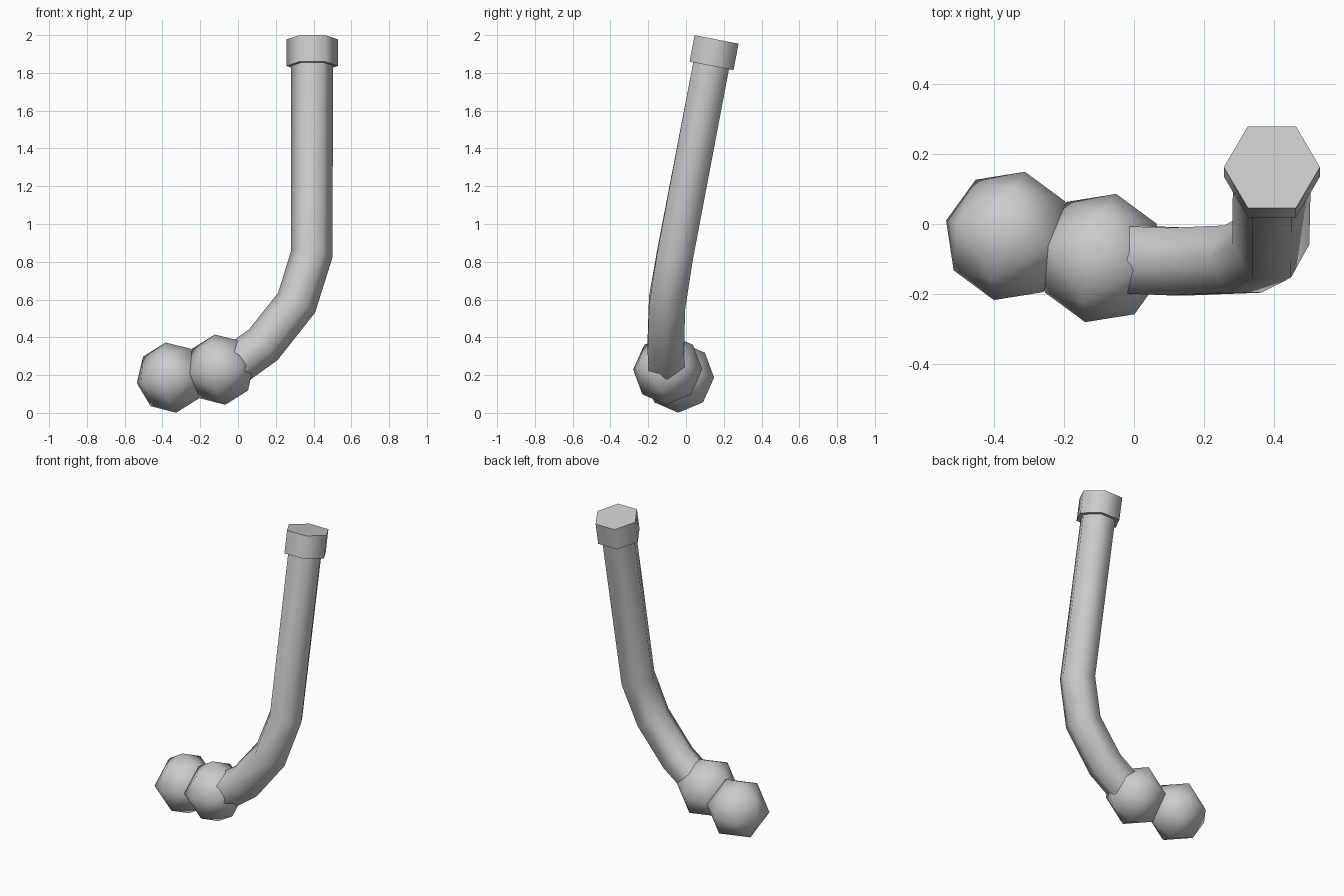
import bpy, bmesh, math
from itertools import product
from mathutils import Vector, Matrix

cube = bpy.data.objects.get("Cube")
if cube:
    bpy.data.objects.remove(cube, do_unlink=True)

grey = bpy.data.materials.new("plain grey")
grey.use_nodes = True
colour = (0.6, 0.6, 0.6, 1)
grey.diffuse_color = colour
grey.node_tree.nodes["Principled BSDF"].inputs["Base Color"].default_value = colour


def finish(name, bm):
    bmesh.ops.recalc_face_normals(bm, faces=bm.faces)
    mesh = bpy.data.meshes.new(name)
    bm.to_mesh(mesh)
    bm.free()
    mesh.materials.append(grey)
    obj = bpy.data.objects.new(name, mesh)
    bpy.context.collection.objects.link(obj)
    bpy.ops.object.select_all(action='DESELECT')
    obj.select_set(True)
    bpy.context.view_layer.objects.active = obj
    # Round sides stay smooth, end faces stay sharp
    bpy.ops.object.shade_smooth_by_angle(angle=math.radians(65))
    return obj


def ball(name, centre, radius, turn):
    """Octahedron subdivided once onto a sphere."""
    bm = bmesh.new()
    for p in product((-1, 0, 1), repeat=3):
        if sum(map(abs, p)) in (1, 2):
            bm.verts.new(Vector(centre) + turn @ Vector(p).normalized() * radius)
    bmesh.ops.convex_hull(bm, input=bm.verts)
    finish(name, bm)


def hex_tube(name, path, radius):
    """Six-sided tube along a path, with corners in the plane of the bend."""
    bm = bmesh.new()
    pts = [Vector(p) for p in path]
    rings = []
    for i, p in enumerate(pts):
        steps = [(b - a).normalized() for a, b in zip(pts, pts[1:])][max(i - 1, 0):i + 1]
        along = sum(steps, Vector()).normalized()
        u = Vector((0, 1, 0)).cross(along).normalized()
        v = along.cross(u)
        rings.append([bm.verts.new(p + radius * (u * math.cos(k * math.pi / 3)
                                                 + v * math.sin(k * math.pi / 3)))
                      for k in range(6)])
    for a, b in zip(rings, rings[1:]):
        for k in range(6):
            n = (k + 1) % 6
            bm.faces.new((a[k], a[n], b[n], b[k]))
    bm.faces.new(rings[0])
    bm.faces.new(rings[-1])
    finish(name, bm)


# Two balls, turned to face along the line joining them
end_centre = Vector((-0.355, -0.034, 0.187))
joint_centre = Vector((-0.095, -0.097, 0.229))
x_axis = (joint_centre - end_centre).normalized()
y_axis = Vector((0, 0, 1)).cross(x_axis).normalized()
turn = Matrix((x_axis, y_axis, x_axis.cross(y_axis))).transposed()
ball("end_ball", end_centre, 0.188, turn)
ball("joint_ball", joint_centre, 0.188, turn)

# Bent stem and its wider cap
hex_tube("stem", [(-0.05, -0.1, 0.23), (0.133, -0.107, 0.36), (0.31, -0.1, 0.583),
                  (0.39, -0.058, 0.838), (0.393, 0.145, 1.9)], 0.111)
hex_tube("cap", [(0.393, 0.135, 1.837), (0.393, 0.162, 1.977)], 0.137)
